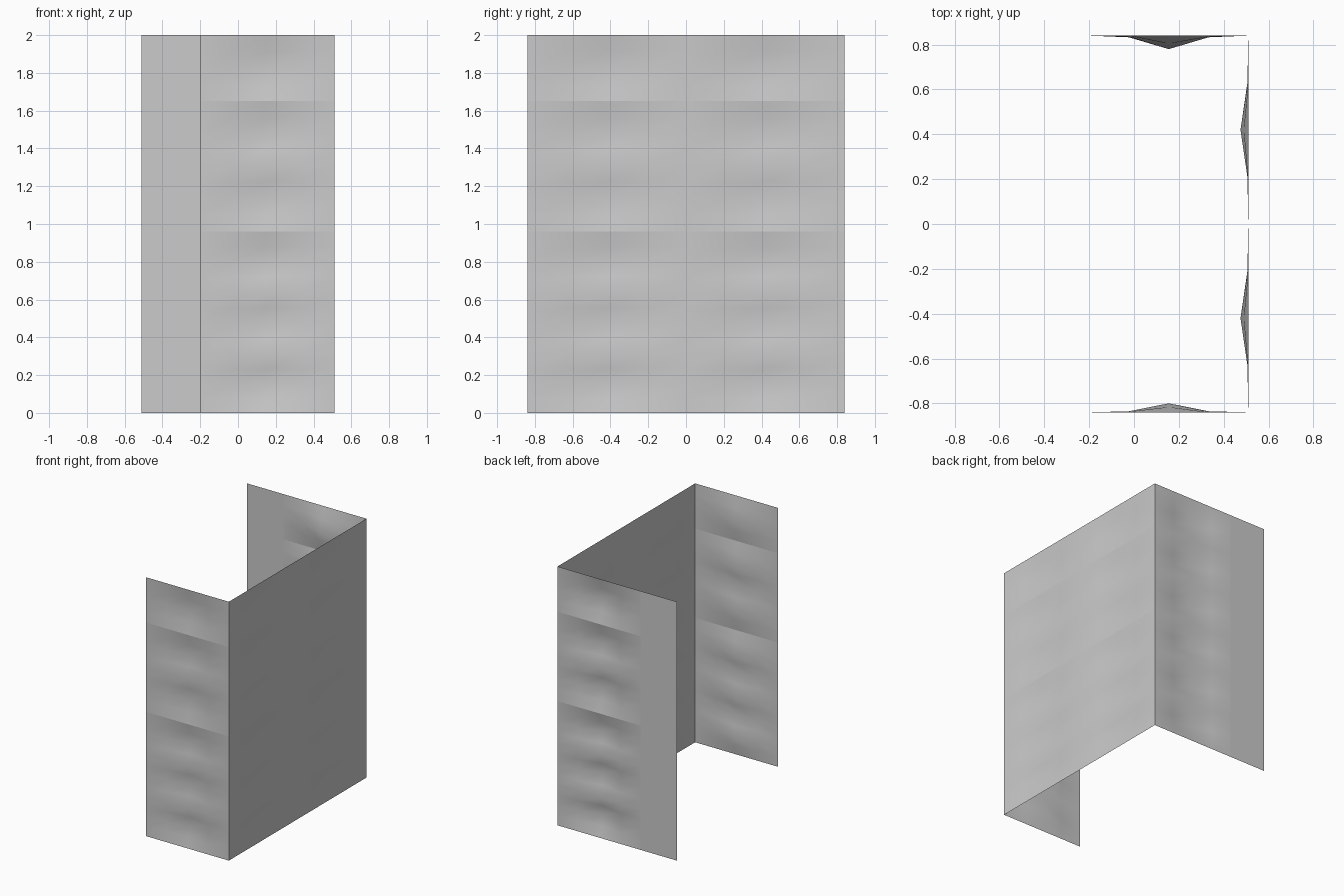
import bpy, bmesh, math

if "Cube" in bpy.data.objects:
    bpy.data.objects.remove(bpy.data.objects["Cube"])

H = 2.0
X, Y = 0.51, 0.84
FOLDS = [0, 0.31, 0.64, 0.96, 1.31, 1.65, H]   # heights where the sheet lies flat
SHARP = (0.96, 1.65)                            # crisp seams between folds
BULGE = [0, 0.12, 1, 0.12, 0]                   # dent depth across one panel
STEPS = 4


def rows():
    # height and dent strength of each row of vertices
    out = [(0.0, 0.0)]
    for a, b in zip(FOLDS, FOLDS[1:]):
        for i in range(1, STEPS + 1):
            t = i / STEPS
            out.append((a + (b - a) * t, math.sin(math.pi * t) ** 1.5 if i < STEPS else 0.0))
    return out


def sheet(name, start, end, inward, depth, panels=1):
    # thin upright sheet with rows of shallow inward dents
    bm = bmesh.new()
    n = 4 * panels
    grid = []
    for z, s in rows():
        line = []
        for i in range(n + 1):
            t = i / n
            d = depth * s * BULGE[i % 4]
            line.append(bm.verts.new((start[0] + (end[0] - start[0]) * t + inward[0] * d,
                                      start[1] + (end[1] - start[1]) * t + inward[1] * d, z)))
        grid.append(line)
    for lo, hi in zip(grid, grid[1:]):
        for i in range(n):
            f = bm.faces.new((lo[i], lo[i + 1], hi[i + 1], hi[i]))
            f.smooth = True
    for e in bm.edges:
        if any(all(abs(v.co.z - z) < 1e-4 for v in e.verts) for z in SHARP):
            e.smooth = False
    me = bpy.data.meshes.new(name)
    bm.to_mesh(me)
    bm.free()
    ob = bpy.data.objects.new(name, me)
    bpy.context.collection.objects.link(ob)
    return ob


# Dented walls, wound so normals face outward
sheet("front_wall", (-0.2, -Y), (X, -Y), (0, 1), 0.04)
sheet("right_wall", (X, -Y), (X, Y), (-1, 0), 0.035, 2)
sheet("back_wall", (X, Y), (-0.2, Y), (0, -1), 0.06)

# Flat end of the back wall
bm = bmesh.new()
bm.faces.new([bm.verts.new(c) for c in
              ((-0.2, Y, 0), (-X, Y, 0), (-X, Y, H), (-0.2, Y, H))])
me = bpy.data.meshes.new("back_wall_flat_end")
bm.to_mesh(me)
bm.free()
bpy.context.collection.objects.link(bpy.data.objects.new("back_wall_flat_end", me))
